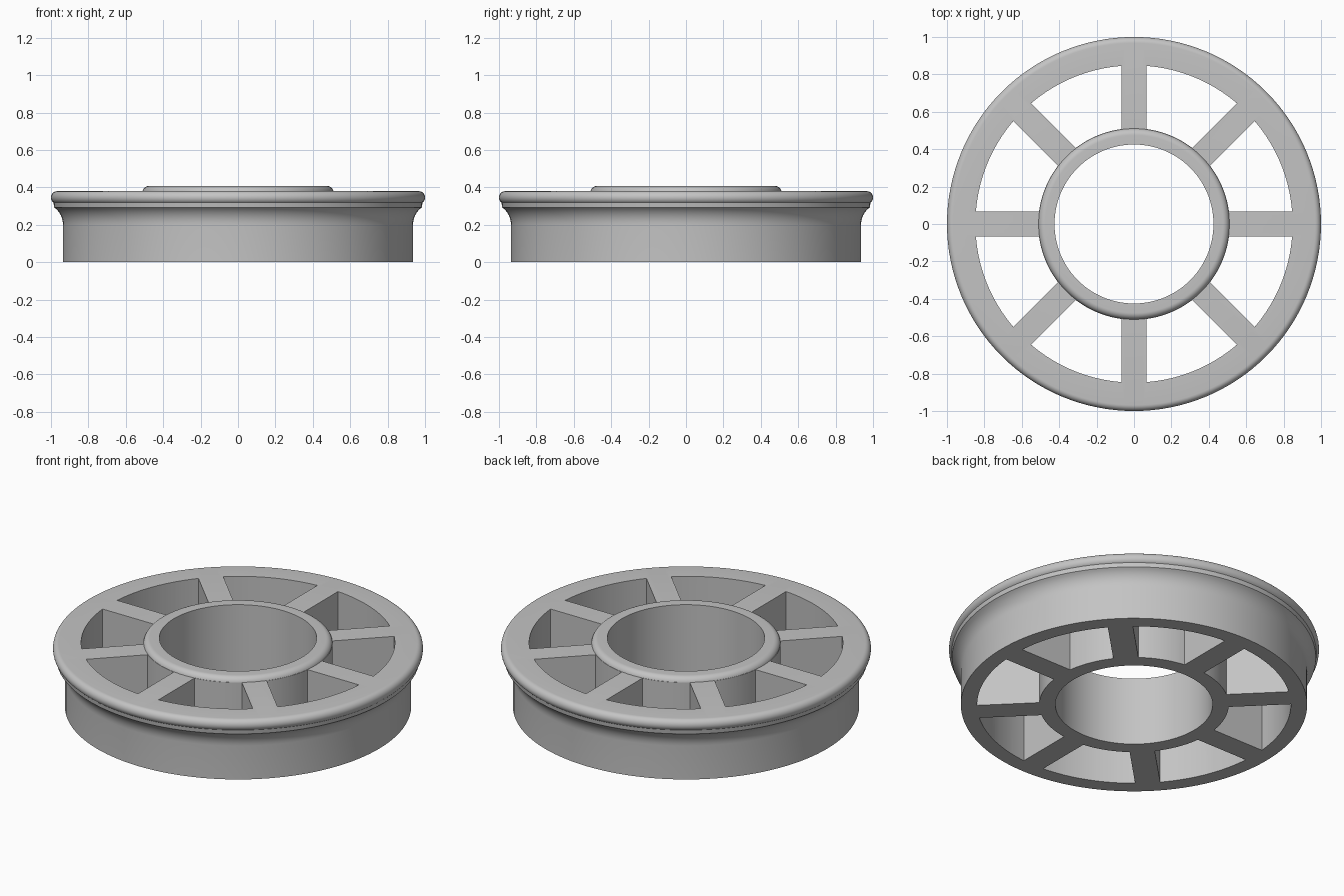
import bpy, bmesh, math

cube = bpy.data.objects.get("Cube")
if cube:
    bpy.data.objects.remove(cube, do_unlink=True)

SEGMENTS = 128
TOP = 0.38

grey = bpy.data.materials.new("plain_grey")
grey.use_nodes = True
colour = (0.55, 0.55, 0.55, 1)
grey.diffuse_color = colour
grey.node_tree.nodes["Principled BSDF"].inputs["Base Color"].default_value = colour


def arc(cx, cz, rx, rz, start, end, steps):
    """Points along an elliptical arc in the profile plane, angles in degrees."""
    angles = [math.radians(start + (end - start) * i / steps) for i in range(steps + 1)]
    return [(cx + rx * math.cos(a), cz + rz * math.sin(a)) for a in angles]


def finish(name, bm):
    bmesh.ops.recalc_face_normals(bm, faces=bm.faces)
    mesh = bpy.data.meshes.new(name)
    bm.to_mesh(mesh)
    bm.free()
    obj = bpy.data.objects.new(name, mesh)
    mesh.materials.append(grey)
    bpy.context.collection.objects.link(obj)
    return obj


def lathe(name, profile):
    bm = bmesh.new()
    rings = []
    for s in range(SEGMENTS):
        a = math.tau * s / SEGMENTS
        rings.append([bm.verts.new((r * math.cos(a), r * math.sin(a), z)) for r, z in profile])
    n = len(profile)
    for s in range(SEGMENTS):
        here, after = rings[s], rings[(s + 1) % SEGMENTS]
        for i in range(n):
            j = (i + 1) % n
            bm.faces.new((here[i], after[i], after[j], here[j]))
    return finish(name, bm)


def pocket_cutter(name, inner, outer, half_spoke, count):
    """Ring sectors whose sides stay parallel to the spokes."""
    bm = bmesh.new()
    steps = SEGMENTS // count
    for k in range(count):
        outline = []
        for r, direction in ((inner, 1), (outer, -1)):
            edge = math.asin(half_spoke / r)
            sweep = math.tau / count - 2 * edge
            pts = [math.tau * k / count + edge + sweep * i / steps for i in range(steps + 1)]
            outline += [(r * math.cos(a), r * math.sin(a)) for a in pts[::direction]]
        face = bm.faces.new([bm.verts.new((x, y, -0.2)) for x, y in outline])
        made = bmesh.ops.extrude_face_region(bm, geom=[face])["geom"]
        verts = [v for v in made if isinstance(v, bmesh.types.BMVert)]
        bmesh.ops.translate(bm, verts=verts, vec=(0, 0, 0.8))
    return finish(name, bm)


# Wheel body: bore, straight tread, flared flange, raised hub lip
profile = [(0.425, 0), (0.936, 0)]
profile += arc(1.036, 0.2, 0.1, 0.11, 180, 122, 8)
profile += arc(0.968, 0.346, 0.032, 0.034, -55, 90, 12)
profile += arc(0.475, 0.372, 0.036, 0.036, 13, 90, 8)
profile.append((0.425, 0.408))
wheel = lathe("spoked_wheel", profile)

# Eight openings that leave the spokes
cutter = pocket_cutter("pocket_cutter", 0.512, 0.848, 0.068, 8)
cutter.hide_render = True
cutter.hide_viewport = True
cut = wheel.modifiers.new("pockets", "BOOLEAN")
cut.operation = "DIFFERENCE"
cut.solver = "EXACT"
cut.object = cutter

bpy.context.view_layer.objects.active = wheel
wheel.select_set(True)
bpy.ops.object.modifier_apply(modifier=cut.name)
bpy.data.objects.remove(cutter, do_unlink=True)
bpy.ops.object.shade_smooth_by_angle(angle=math.radians(30))
